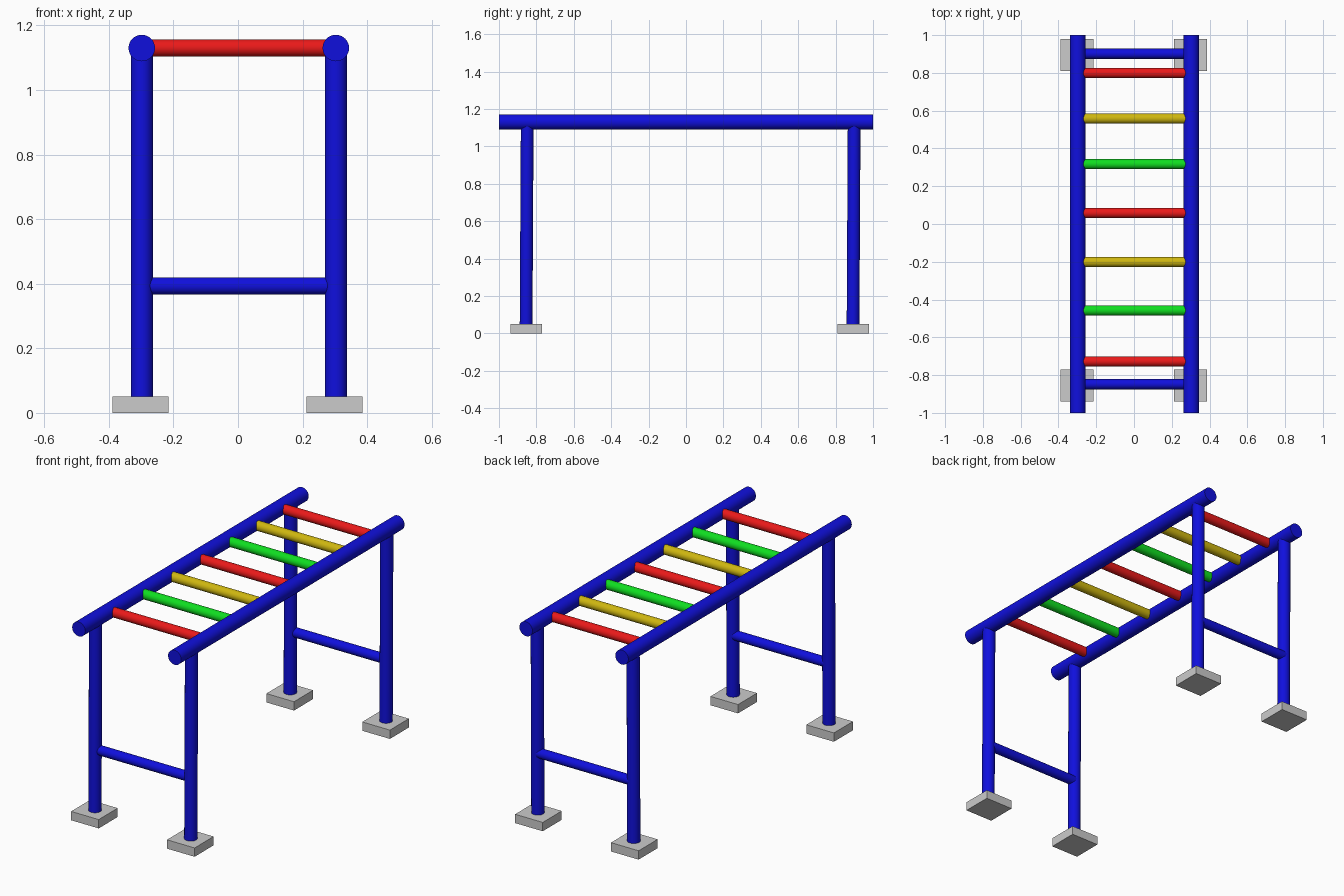
import bpy
from math import radians
from mathutils import Vector

if "Cube" in bpy.data.objects:
    bpy.data.objects.remove(bpy.data.objects["Cube"])


def material(name, rgb):
    m = bpy.data.materials.new(name)
    m.diffuse_color = (*rgb, 1)
    m.use_nodes = True
    m.node_tree.nodes["Principled BSDF"].inputs["Base Color"].default_value = m.diffuse_color
    return m


BLUE = material("blue", (0.005, 0.005, 0.72))
RED = material("red", (0.82, 0.01, 0.01))
YELLOW = material("yellow", (0.62, 0.47, 0.005))
GREEN = material("green", (0.005, 0.73, 0.015))


def tube(name, start, end, radius, mat):
    a, b = Vector(start), Vector(end)
    bpy.ops.mesh.primitive_cylinder_add(vertices=32, radius=radius,
                                        depth=(b - a).length, location=(a + b) / 2)
    ob = bpy.context.object
    ob.name = name
    ob.rotation_euler = (b - a).to_track_quat('Z', 'Y').to_euler()
    ob.data.materials.append(mat)
    bpy.ops.object.shade_smooth_by_angle(angle=radians(40))
    return ob


RAIL_Z = 1.13
sides = {"left": -0.298, "right": 0.303}
ends = {"front": -0.855, "back": 0.893}

# Top rails
for side, x in sides.items():
    tube(f"{side}_rail", (x, -1, RAIL_Z), (x, 1, RAIL_Z), 0.041, BLUE)

# Posts on square footings
for end, y in ends.items():
    for side, x in sides.items():
        tube(f"{end}_{side}_post", (x, y, 0.04), (x, y + 0.006, 1.12), 0.034, BLUE)
        bpy.ops.mesh.primitive_cube_add(size=1, location=(x - 0.004, y + 0.001, 0.025))
        foot = bpy.context.object
        foot.name = f"{end}_{side}_footing"
        foot.scale = (0.173, 0.17, 0.05)

# Low braces between the posts
for end, y in (("front", -0.848), ("back", 0.901)):
    tube(f"{end}_brace", (-0.295, y, 0.393), (0.305, y, 0.393), 0.027, BLUE)

# Coloured rungs
rung_ys = [-0.728, -0.458, -0.201, 0.058, 0.317, 0.558, 0.799]
for i, y in enumerate(rung_ys):
    tube(f"rung_{i + 1}", (-0.28, y, RAIL_Z), (0.285, y, RAIL_Z), 0.027,
         (RED, GREEN, YELLOW)[i % 3])
